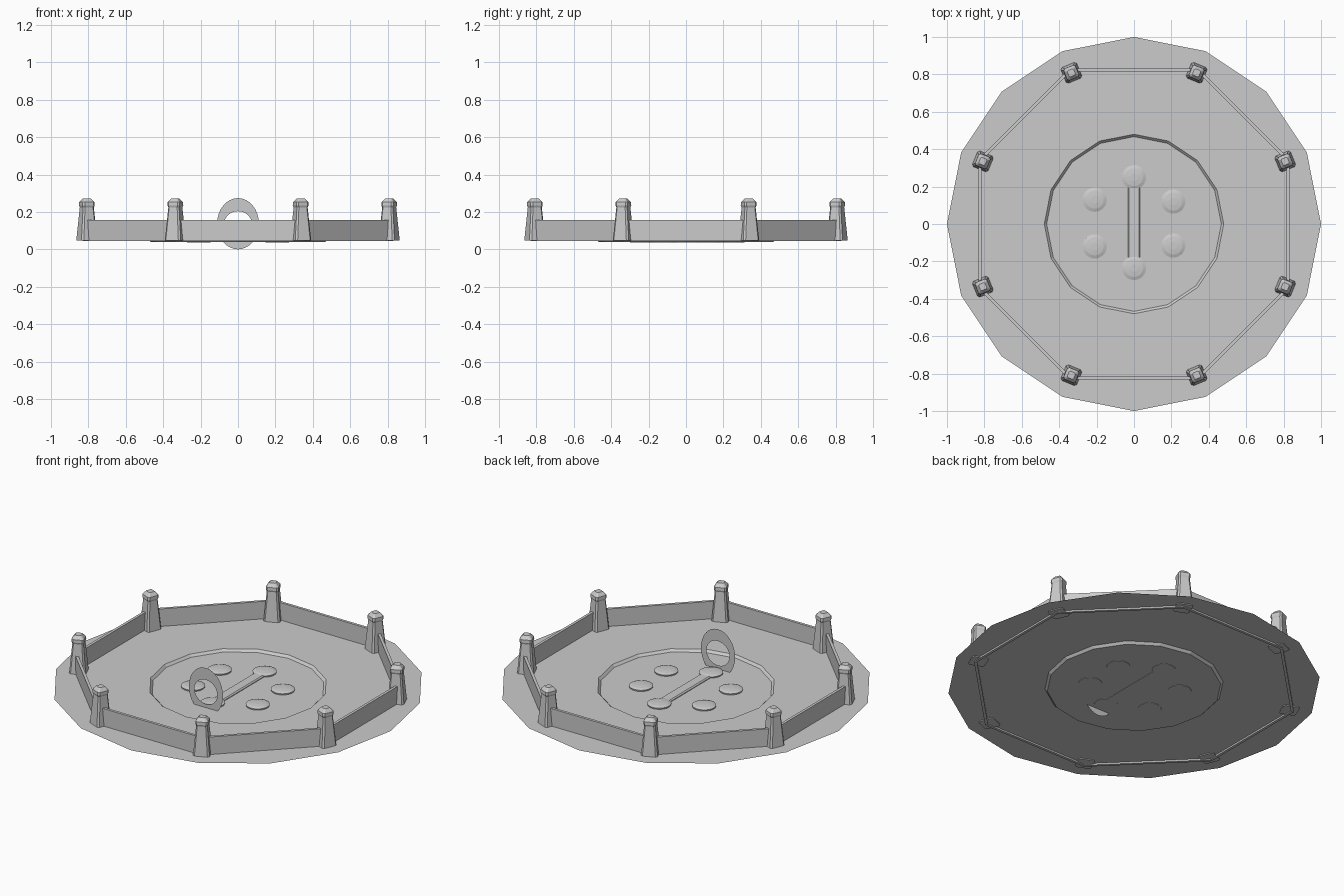
import bpy, bmesh, math
from mathutils import Matrix, Vector

if "Cube" in bpy.data.objects:
    bpy.data.objects.remove(bpy.data.objects["Cube"])

grey = bpy.data.materials.new("plain_grey")
grey.diffuse_color = (0.6, 0.6, 0.6, 1)
grey.use_nodes = True
grey.node_tree.nodes["Principled BSDF"].inputs["Base Color"].default_value = grey.diffuse_color


def finish(name, bm, mat=Matrix.Identity(4), fix=True):
    if fix:
        bmesh.ops.recalc_face_normals(bm, faces=bm.faces)
    me = bpy.data.meshes.new(name)
    bm.to_mesh(me)
    bm.free()
    me.materials.append(grey)
    ob = bpy.data.objects.new(name, me)
    ob.matrix_world = mat
    bpy.context.collection.objects.link(ob)
    return ob


def ring(bm, r, z, n, cx=0, cy=0):
    return [bm.verts.new((cx + r * math.cos(2 * math.pi * i / n),
                          cy + r * math.sin(2 * math.pi * i / n), z)) for i in range(n)]


def bridge(bm, a, b):
    n = len(a)
    for i in range(n):
        bm.faces.new((a[i], a[(i + 1) % n], b[(i + 1) % n], b[i]))


# thin sixteen-sided plate with a shallow recess in the middle
bm = bmesh.new()
loops = [ring(bm, r, z, 16) for r, z in ((1, .053), (.48, .053), (.467, .039))]
bridge(bm, loops[0], loops[1])
bridge(bm, loops[1], loops[2])
bm.faces.new(loops[2])
bm.normal_update()
for f in bm.faces:
    if f.normal.z < 0:
        f.normal_flip()
finish("base_plate", bm, fix=False)

# six low studs in the recess
studs = [(0, .25), (0, -.235), (-.21, .13), (.21, .12), (-.21, -.12), (.21, -.115)]
for cx, cy in studs:
    bm = bmesh.new()
    ls = [ring(bm, r, z, 24) for r, z in ((.063, .037), (.065, .047), (.048, .053), (.02, .056))]
    for a, b in zip(ls, ls[1:]):
        bridge(bm, a, b)
    bm.faces.new(ls[0])
    bm.faces.new(ls[-1])
    finish("stud", bm, Matrix.Translation((cx, cy, 0)))

# bar joining the two middle studs
bm = bmesh.new()
prof = [(-.033, .037), (-.033, .043), (-.026, .049), (.026, .049), (.033, .043), (.033, .037)]
ends = [[bm.verts.new((x, y, z)) for x, z in prof] for y in (-.2, .215)]
bridge(bm, *ends)
for e in ends:
    bm.faces.new(e)
finish("centre_bar", bm)

# flat upright ring at the front end of the bar
bm = bmesh.new()
lo = []
for rx, rz, cz in ((.112, .137, .137), (.075, .072, .132)):
    lo.append([bm.verts.new((rx * math.cos(t * math.pi / 16), -.3,
                             cz + rz * math.sin(t * math.pi / 16))) for t in range(32)])
bridge(bm, *lo)
finish("pull_ring", bm)

# eight tapered posts with chamfered corners, and the rails between them
for i in range(8):
    bm = bmesh.new()
    ls = []
    for h, c, z in ((.046, .01, .048), (.031, .008, .225), (.035, .009, .235),
                    (.034, .009, .252), (.018, .005, .272)):
        pts = [(h, -h + c), (h, h - c), (h - c, h), (-h + c, h),
               (-h, h - c), (-h, -h + c), (-h + c, -h), (h - c, -h)]
        ls.append([bm.verts.new((x, y, z)) for x, y in pts])
    for a, b in zip(ls, ls[1:]):
        bridge(bm, a, b)
    bm.faces.new(ls[0])
    bm.faces.new(ls[-1])
    ang = math.radians(22.5 + 45 * i)
    finish("post", bm, Matrix.Rotation(ang, 4, 'Z') @ Matrix.Translation((.875, 0, 0)))

    bm = bmesh.new()
    bmesh.ops.create_cube(bm, size=1)
    bmesh.ops.scale(bm, vec=(.016, .68, .113), verts=bm.verts)
    finish("rail", bm, Matrix.Rotation(math.radians(45 * i), 4, 'Z')
           @ Matrix.Translation((.824, 0, .1)))
